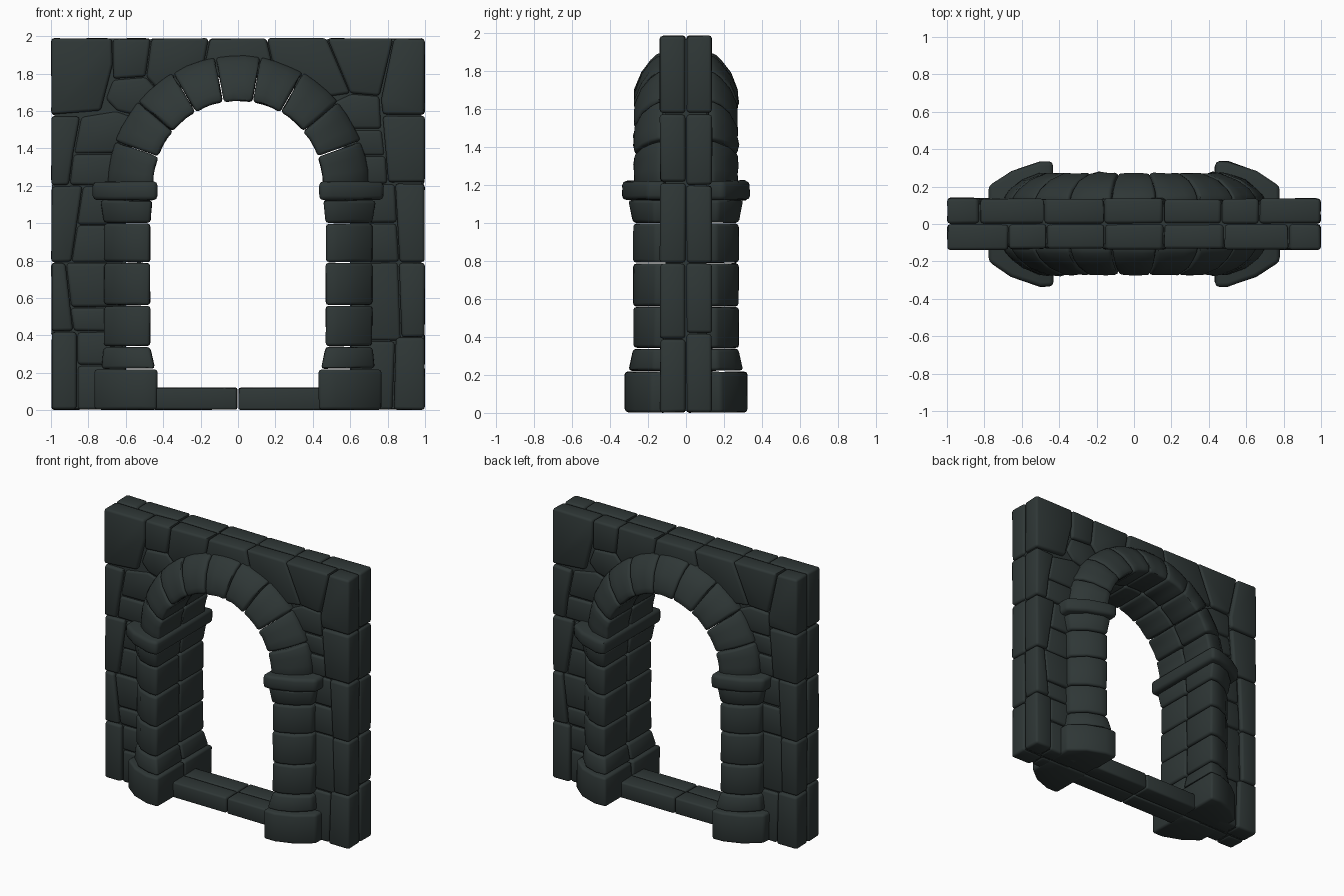
import bpy, bmesh, math, random
from mathutils import Vector

if "Cube" in bpy.data.objects:
    bpy.data.objects.remove(bpy.data.objects["Cube"])

random.seed(4)
stone = bpy.data.materials.new("dark_grey_green_stone")
stone.diffuse_color = (0.028, 0.038, 0.037, 1)
stone.use_nodes = True
stone.node_tree.nodes["Principled BSDF"].inputs["Base Color"].default_value = stone.diffuse_color


def loft(name, rings, bevel=0.016, jitter=0.004, shrink=0.003):
    """Closed solid through rings of points, with worn rounded edges."""
    bm = bmesh.new()
    loops = [[bm.verts.new(p) for p in ring] for ring in rings]
    n = len(loops[0])
    bm.faces.new(loops[0])
    bm.faces.new(loops[-1][::-1])
    for a, b in zip(loops, loops[1:]):
        for i in range(n):
            bm.faces.new((a[i], a[(i + 1) % n], b[(i + 1) % n], b[i]))
    bmesh.ops.recalc_face_normals(bm, faces=bm.faces)
    if jitter or shrink:
        centre = sum((v.co for v in bm.verts), Vector()) / len(bm.verts)
        for v in bm.verts:
            d = centre - v.co
            v.co += Vector([math.copysign(min(shrink, abs(c)), c) for c in d])
            v.co += Vector([random.uniform(-jitter, jitter) * 0.7 for _ in range(3)])
            v.co.z = max(v.co.z, 0.0)
    if bevel:
        sharp = [e for e in bm.edges if e.calc_face_angle(0) > math.radians(28)]
        bmesh.ops.bevel(bm, geom=sharp, offset=bevel, segments=2, profile=0.5,
                        affect='EDGES', clamp_overlap=True)
    me = bpy.data.meshes.new(name)
    bm.to_mesh(me)
    bm.free()
    me.materials.append(stone)
    ob = bpy.data.objects.new(name, me)
    bpy.context.collection.objects.link(ob)
    return ob


def both_faces(name, rings, **kw):
    """Build the front piece and its half-turn copy on the back."""
    loft(name + "_front", rings, **kw)
    loft(name + "_back", [[(-x, -y, z) for x, y, z in r] for r in rings], **kw)


CZ = 1.2  # arch springing height

# wall core behind the joints
arc = [(0.6 * math.cos(math.pi * i / 24), CZ + 0.6 * math.sin(math.pi * i / 24)) for i in range(25)]
outline = [(0.98, 0.01), (0.98, 1.97), (-0.98, 1.97), (-0.98, 0.01), (-0.6, 0.01)] + arc[::-1] + [(0.6, 0.01)]
loft("wall_core", [[(x, y, z) for x, z in outline] for y in (-0.108, 0.108)],
     bevel=0, jitter=0, shrink=0)

# wall stones above the springing: depth, then outline in x and z
top_stones = [
    (0.14, [(-1, 1.99), (-.67, 1.99), (-.67, 1.85), (-.73, 1.6), (-1, 1.58)]),
    (0.137, [(-.67, 1.99), (-.465, 1.99), (-.49, 1.78), (-.67, 1.77)]),
    (0.133, [(-.465, 1.99), (-.155, 1.99), (-.19, 1.78), (-.4, 1.68), (-.49, 1.78)]),
    (0.14, [(-.155, 1.99), (.155, 1.99), (.2, 1.78), (-.19, 1.78)]),
    (0.135, [(.155, 1.99), (.475, 1.99), (.6, 1.69), (.4, 1.66), (.2, 1.78)]),
    (0.138, [(.475, 1.99), (.83, 1.99), (.76, 1.68), (.6, 1.69)]),
    (0.142, [(.83, 1.99), (1, 1.99), (1, 1.575), (.77, 1.58), (.765, 1.66)]),
]
shoulder_stones = [
    (0.128, [(-.67, 1.77), (-.49, 1.78), (-.4, 1.68), (-.48, 1.56), (-.65, 1.6), (-.71, 1.66)]),
    (0.125, [(-.84, 1.57), (-.65, 1.6), (-.48, 1.54), (-.6, 1.37), (-.88, 1.37)]),
    (0.13, [(-.88, 1.37), (-.6, 1.37), (-.62, 1.2), (-.9, 1.2)]),
    (0.14, [(-1, 1.575), (-.84, 1.57), (-.88, 1.37), (-.9, 1.2), (-1, 1.2)]),
    (0.128, [(.6, 1.69), (.76, 1.68), (.77, 1.5), (.52, 1.5), (.45, 1.62)]),
    (0.122, [(.52, 1.5), (.77, 1.5), (.79, 1.36), (.6, 1.36)]),
    (0.128, [(.6, 1.36), (.79, 1.36), (.8, 1.21), (.62, 1.21)]),
    (0.14, [(.77, 1.575), (1, 1.575), (1, 1.215), (.8, 1.215)]),
]
# wall stones beside the columns
low_stones = [
    (0.14, [(-1, 1.2), (-.83, 1.2), (-.89, .79), (-1, .79)]),
    (0.13, [(-.83, 1.2), (-.6, 1.2), (-.6, .99), (-.86, .99)]),
    (0.124, [(-.86, .99), (-.6, .99), (-.6, .79), (-.89, .79)]),
    (0.14, [(-1, .79), (-.92, .79), (-.88, .42), (-1, .42)]),
    (0.132, [(-.92, .79), (-.6, .79), (-.6, .55), (-.895, .55)]),
    (0.126, [(-.895, .55), (-.6, .55), (-.6, .42), (-.88, .42)]),
    (0.14, [(-1, .42), (-.86, .42), (-.86, 0), (-1, 0)]),
    (0.13, [(-.86, .42), (-.6, .42), (-.6, .24), (-.86, .24)]),
    (0.126, [(-.86, .24), (-.6, .24), (-.6, 0), (-.86, 0)]),
]
low_right_stones = [
    (0.14, [(.84, 1.215), (1, 1.215), (1, .79), (.86, .79)]),
    (0.126, [(.6, 1.21), (.84, 1.21), (.85, 1), (.6, 1)]),
    (0.13, [(.6, 1), (.85, 1), (.86, .79), (.6, .79)]),
    (0.14, [(.86, .79), (1, .79), (1, .39), (.87, .39)]),
    (0.122, [(.6, .79), (.86, .79), (.87, .37), (.6, .37)]),
    (0.14, [(.84, .39), (1, .39), (1, 0), (.83, 0)]),
    (0.128, [(.6, .37), (.84, .37), (.83, 0), (.6, 0)]),
]
for depth, pts in top_stones + shoulder_stones + low_stones + low_right_stones:
    both_faces("wall_stone", [[(x, y, z) for x, z in pts] for y in (-depth, 0.0)])

# arch stones: sloped section swept round the arch
section = [(.452, 0), (.452, -.275), (.5, -.275), (.6, -.238), (.665, -.19), (.7, -.14), (.7, 0)]
COUNT = 9
for k in range(COUNT):
    rings = []
    for s in range(4):
        a = math.pi * (k + s / 3) / COUNT
        rings.append([(r * math.cos(a), y, CZ + r * math.sin(a)) for r, y in section])
    both_faces("arch_stone", rings)

# columns: x/y plan of each course, lofted between two heights
shaft = [(.467, 0), (.467, -.28), (.53, -.28), (.63, -.245), (.72, -.165), (.72, 0)]
neck = [(.455, 0), (.455, -.305), (.53, -.305), (.64, -.265), (.74, -.175), (.74, 0)]
plinth = [(.43, 0), (.43, -.325), (.52, -.325), (.66, -.275), (.77, -.185), (.77, 0)]
slope = [(.44, 0), (.44, -.305), (.53, -.305), (.64, -.265), (.735, -.175), (.735, 0)]
courses = [
    ("column_base", plinth, plinth, 0, .22),
    ("column_foot", slope, shaft, .22, .34),
    ("column_stone", shaft, shaft, .34, .56),
    ("column_stone", shaft, shaft, .56, .79),
    ("column_stone", shaft, shaft, .79, 1.0),
    ("column_neck", shaft, neck, 1.0, 1.125),
]
for side in (-1, 1):
    for name, low, high, z0, z1 in courses:
        both_faces(name, [[(side * x, y, z) for x, y in plan]
                          for plan, z in ((low, z0), (high, z1))])
    # capital slab running right through the wall
    half = [(.43, -.338), (.5, -.338), (.66, -.285), (.78, -.205)]
    plan = half + [(x, -y) for x, y in half[::-1]]
    loft("capital", [[(side * x, y, z) for x, y in plan] for z in (1.12, 1.225)], bevel=0.022)

# threshold slabs
for x0, x1 in ((-.46, 0), (0, .46)):
    both_faces("threshold_slab", [[(x0, y, 0), (x1, y, 0), (x1, y, .122), (x0, y, .122)]
                                  for y in (-.14, 0)], bevel=0.012)

bpy.ops.object.select_all(action='SELECT')
bpy.context.view_layer.objects.active = bpy.data.objects["wall_core"]
bpy.ops.object.shade_smooth_by_angle(angle=math.radians(50))
